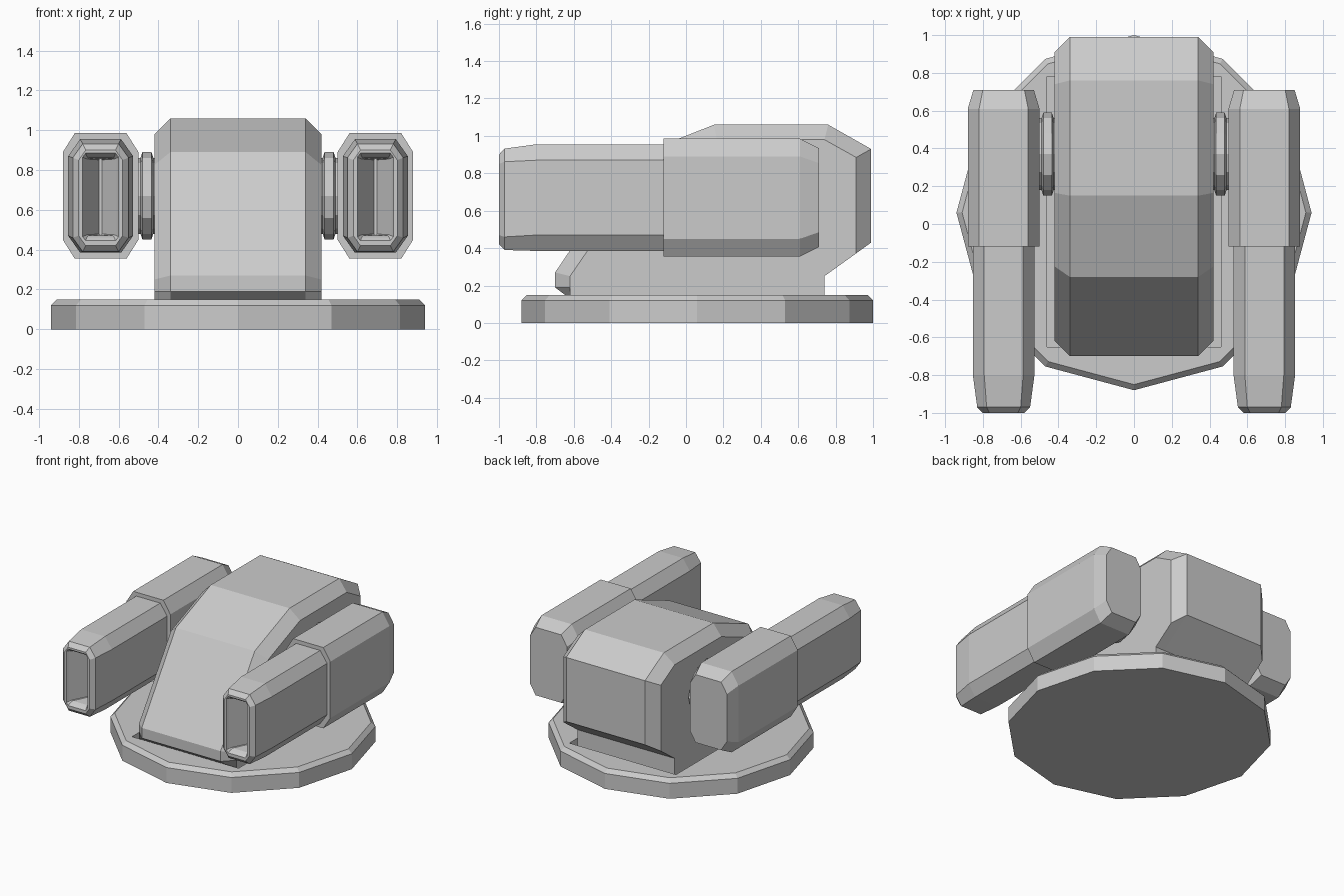
import bpy, bmesh
from math import sin, cos, pi

if "Cube" in bpy.data.objects:
    bpy.data.objects.remove(bpy.data.objects["Cube"])


def loft(name, rings):
    """Skin a solid through rings with equal point counts, capping both ends."""
    bm = bmesh.new()
    loops = [[bm.verts.new(p) for p in ring] for ring in rings]
    n = len(loops[0])
    for a, b in zip(loops, loops[1:]):
        for i in range(n):
            j = (i + 1) % n
            bm.faces.new((a[i], a[j], b[j], b[i]))
    bm.faces.new(loops[0][::-1])
    bm.faces.new(loops[-1])
    bmesh.ops.remove_doubles(bm, verts=bm.verts, dist=1e-5)
    bmesh.ops.recalc_face_normals(bm, faces=bm.faces)
    mesh = bpy.data.meshes.new(name)
    bm.to_mesh(mesh)
    bm.free()
    ob = bpy.data.objects.new(name, mesh)
    bpy.context.collection.objects.link(ob)
    return ob


def octagon(cx, y, hx, z0, z1, cut_x, cut_z):
    """Rectangle in the xz plane with cut corners."""
    x0, x1 = cx - hx, cx + hx
    pts = [(x0 + cut_x, z0), (x1 - cut_x, z0), (x1, z0 + cut_z), (x1, z1 - cut_z),
           (x1 - cut_x, z1), (x0 + cut_x, z1), (x0, z1 - cut_z), (x0, z0 + cut_z)]
    return [(x, y, z) for x, z in pts]


def circle_z(r, z, cy=0.06, n=12):
    return [(r * cos(2 * pi * i / n), cy + r * sin(2 * pi * i / n), z) for i in range(n)]


def circle_x(x, r, cy, cz, n=12):
    return [(x, cy + r * cos(2 * pi * i / n), cz + r * sin(2 * pi * i / n)) for i in range(n)]


def rect_z(hx, y0, y1, z):
    return [(-hx, y0, z), (hx, y0, z), (hx, y1, z), (-hx, y1, z)]


# Twelve-sided base with a shallow slot for the body
base = loft("base", [circle_z(0.94, 0), circle_z(0.94, 0.12), circle_z(0.91, 0.15)])
slot = loft("slot_cutter", [rect_z(0.46, -0.65, 0.78, 0.09), rect_z(0.46, -0.65, 0.78, 0.25)])
slot.hide_render = True
slot.hide_viewport = True
slot.display_type = 'WIRE'
cut = base.modifiers.new("slot", 'BOOLEAN')
cut.object = slot
cut.solver = 'EXACT'

# Body: full side profile in the middle, inset profile on the flanks
full = [(-0.62, 0.08), (-0.62, 0.13), (-0.70, 0.19), (-0.70, 0.27), (-0.28, 0.89), (0.15, 1.06),
        (0.76, 1.06), (0.99, 0.93), (0.99, 0.43), (0.74, 0.25), (0.74, 0.08)]
inset = [(-0.62, 0.08), (-0.62, 0.13), (-0.62, 0.19), (-0.62, 0.25), (-0.225, 0.825), (0.165, 0.98),
         (0.74, 0.98), (0.91, 0.885), (0.91, 0.372), (0.74, 0.25), (0.74, 0.08)]
loft("body", [[(x, y, z) for y, z in prof]
              for x, prof in ((-0.42, inset), (-0.34, full), (0.34, full), (0.42, inset))])

for s, side in ((-1, "left"), (1, "right")):
    cx = 0.69 * s
    # Pivot disc between body and gun
    loft(side + "_pivot", [circle_x(s * x, r, 0.37, 0.67)
                           for x, r in ((0.40, 0.19), (0.425, 0.19), (0.435, 0.22),
                                        (0.48, 0.22), (0.49, 0.19), (0.52, 0.19))])
    # Rear housing
    loft(side + "_housing", [octagon(cx, -0.12, 0.19, 0.355, 0.985, 0.06, 0.095),
                             octagon(cx, 0.61, 0.19, 0.355, 0.985, 0.06, 0.095),
                             octagon(cx, 0.71, 0.16, 0.405, 0.935, 0.05, 0.08)])
    # Barrel with a V-shaped muzzle recess
    loft(side + "_barrel", [octagon(cx, -0.10, 0.163, 0.385, 0.955, 0.06, 0.085),
                            octagon(cx, -0.80, 0.163, 0.385, 0.955, 0.06, 0.085),
                            octagon(cx, -0.97, 0.14, 0.39, 0.932, 0.05, 0.07),
                            octagon(cx, -1.0, 0.11, 0.42, 0.90, 0.035, 0.05),
                            octagon(cx, -1.0, 0.09, 0.445, 0.885, 0.015, 0.02),
                            octagon(cx, -0.98, 0.08, 0.46, 0.87, 0.01, 0.01),
                            octagon(cx, -0.96, 0.068, 0.47, 0.86, 0.005, 0.005),
                            octagon(cx, -0.86, 0.008, 0.475, 0.855, 0.004, 0.004)])
